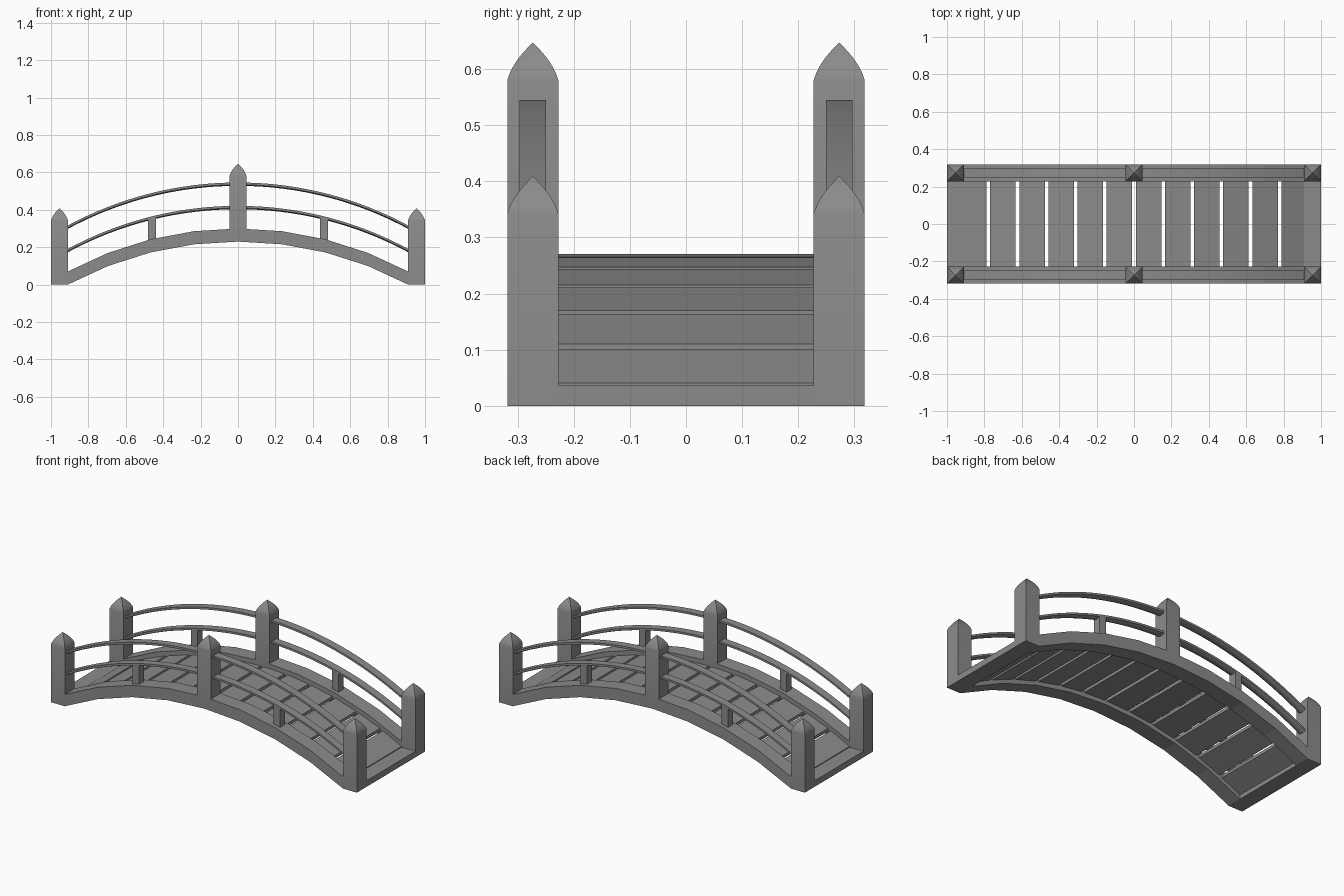
import bpy, bmesh, math

if "Cube" in bpy.data.objects:
    bpy.data.objects.remove(bpy.data.objects["Cube"])

R = 1.915            # radius of the bridge arch
HALF = 0.91          # half span between the end posts
SIDE = 0.273         # y centre of each side frame
PW = 0.0455          # post half width

mat = bpy.data.materials.new("grey wood")
mat.diffuse_color = (0.26, 0.26, 0.26, 1)
mat.use_nodes = True
mat.node_tree.nodes["Principled BSDF"].inputs["Base Color"].default_value = mat.diffuse_color


def drop(x):
    """How far the arch has fallen at distance x from the middle."""
    return R - math.sqrt(R * R - x * x)


def finish(name, bm, smooth=False):
    bmesh.ops.recalc_face_normals(bm, faces=bm.faces)
    me = bpy.data.meshes.new(name)
    bm.to_mesh(me)
    bm.free()
    me.materials.append(mat)
    ob = bpy.data.objects.new(name, me)
    bpy.context.collection.objects.link(ob)
    if smooth:
        bpy.ops.object.select_all(action='DESELECT')
        ob.select_set(True)
        bpy.context.view_layer.objects.active = ob
        bpy.ops.object.shade_smooth_by_angle(angle=math.radians(30))
    return ob


def loft(name, rings, smooth=False):
    """Skin a list of equal-length closed rings and cap both ends."""
    bm = bmesh.new()
    vs = [[bm.verts.new(p) for p in ring] for ring in rings]
    n = len(vs[0])
    for a, b in zip(vs, vs[1:]):
        for i in range(n):
            j = (i + 1) % n
            bm.faces.new((a[i], a[j], b[j], b[i]))
    bm.faces.new(vs[0])
    bm.faces.new(vs[-1])
    return finish(name, bm, smooth)


def sweep(name, section, xs, y=0.0, smooth=False):
    """Carry a (y, z) section along the arch through the given x stations."""
    return loft(name, [[(x, y + sy, sz - drop(x)) for sy, sz in section]
                       for x in xs], smooth)


def rect(hw, z0, z1):
    return [(-hw, z0), (hw, z0), (hw, z1), (-hw, z1)]


def post(name, x, y, z0, z1):
    """Square post with a pointed, curved cap."""
    rings = [(PW, z0), (PW, z1)]
    for k in range(1, 9):
        t = k / 8
        rings.append((max(PW * (1 - 0.4 * t - 0.6 * t * t), 0.0004),
                      z1 + 0.067 * t))
    return loft(name, [[(x - h, y - h, z), (x + h, y - h, z),
                        (x + h, y + h, z), (x - h, y + h, z)]
                       for h, z in rings], True)


half_angle = math.asin(HALF / R)
beam_xs = [R * math.sin(half_angle * k / 4) for k in range(-4, 5)]
rail_xs = [-0.93 + 1.86 * k / 32 for k in range(33)]

# rail section: flat top, gently rounded underside (z relative to its top)
rail = [(0.0235, 0), (-0.0235, 0)] + [
    (0.0235 * (k - 4) / 4, -0.012 - 0.006 * (1 - ((k - 4) / 4) ** 2))
    for k in range(9)]

# side frames
for label, s in (("front", -1), ("back", 1)):
    y = s * SIDE
    sweep(label + "_arched_beam", rect(PW, 0.23, 0.30), beam_xs, y)
    for level, z in (("top", 0.546), ("middle", 0.421)):
        sweep(f"{label}_{level}_rail", [(a, b + z) for a, b in rail],
              rail_xs, y, True)
    post(label + "_middle_post", 0, y, 0.25, 0.58)
    for side, sx in (("left", -1), ("right", 1)):
        post(f"{label}_{side}_end_post", sx * (1 - PW), y, 0, 0.342)
        sweep(f"{label}_{side}_baluster", rect(0.0235, 0.28, 0.41),
              [sx * 0.46 - 0.021, sx * 0.46 + 0.021], y)

# deck planks
PITCH, GAP = 0.1557, 0.019
for i in range(12):
    x0 = (i - 6) * PITCH + GAP / 2
    x1 = x0 + PITCH - GAP
    x0, x1 = max(x0, -HALF), min(x1, HALF)
    sweep(f"deck_plank_{i + 1}", rect(0.229, 0.253, 0.271), [x0, x1])

# end sills between the end posts
for side, sx in (("left", -1), ("right", 1)):
    loft(side + "_end_sill", [[(x, y, z) for y, z in rect(0.229, 0, 0.036)]
                              for x in (sx * 0.908, sx * 1.0)])
